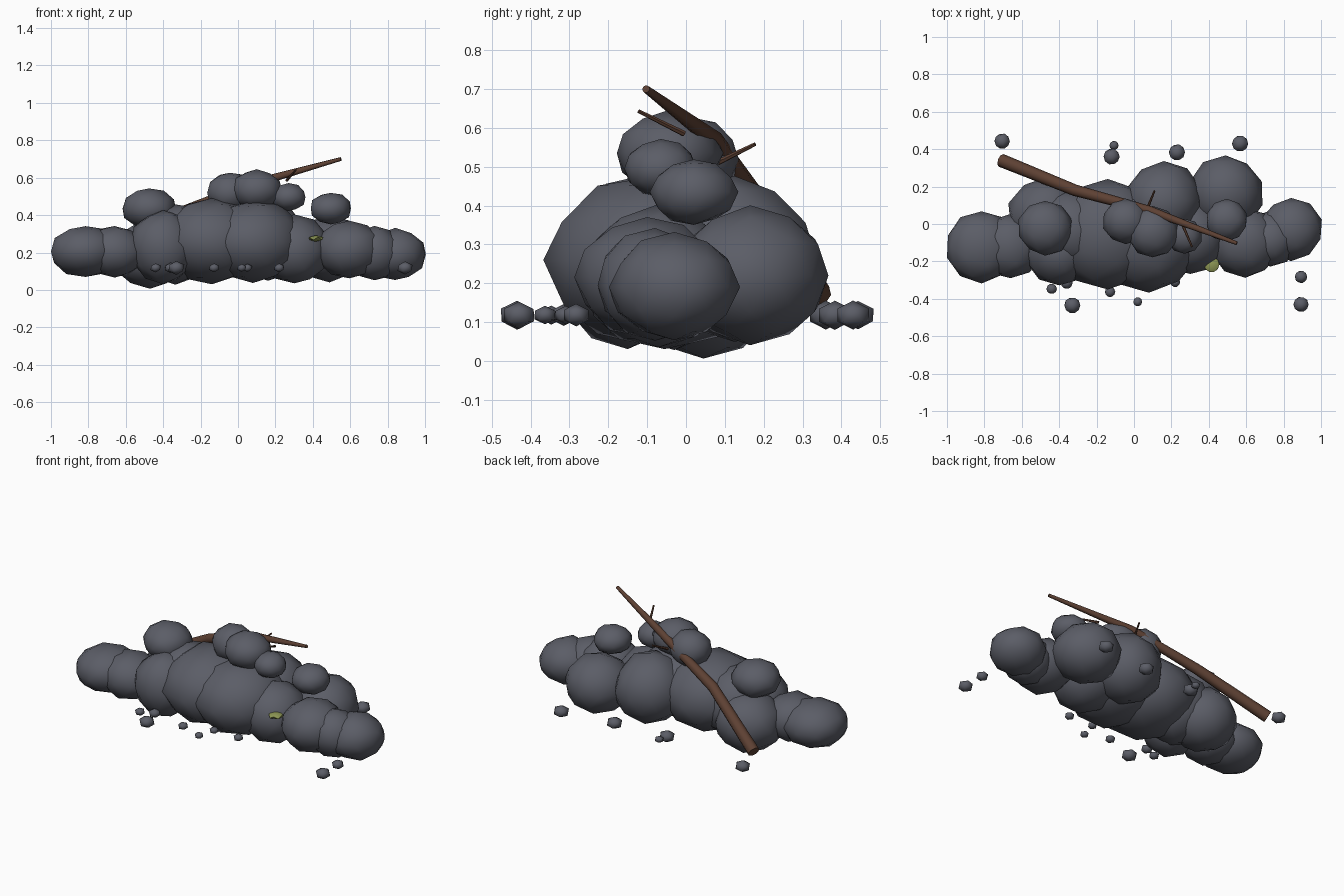
import bpy, bmesh, math, random
from mathutils import Vector

if "Cube" in bpy.data.objects:
    bpy.data.objects.remove(bpy.data.objects["Cube"])

random.seed(4)


def material(name, rgb):
    m = bpy.data.materials.new(name)
    m.diffuse_color = (*rgb, 1)
    m.use_nodes = True
    m.node_tree.nodes["Principled BSDF"].inputs["Base Color"].default_value = m.diffuse_color
    return m


STONE = material("slate grey", (0.105, 0.11, 0.135))
BARK = material("bark brown", (0.11, 0.052, 0.033))
MOSS = material("moss green", (0.27, 0.31, 0.09))


def finish(bm, name, mat, angle):
    me = bpy.data.meshes.new(name)
    bm.to_mesh(me)
    bm.free()
    me.materials.append(mat)
    ob = bpy.data.objects.new(name, me)
    bpy.context.collection.objects.link(ob)
    bpy.ops.object.select_all(action='DESELECT')
    ob.select_set(True)
    bpy.context.view_layer.objects.active = ob
    bpy.ops.object.shade_smooth_by_angle(angle=math.radians(angle))
    return ob


def rock(name, centre, radii, mat=STONE, detail=2, rough=0.035):
    """Slightly irregular flattened ball."""
    bm = bmesh.new()
    bmesh.ops.create_icosphere(bm, subdivisions=detail, radius=1)
    for v in bm.verts:
        k = 1 + random.uniform(-rough, rough)
        v.co = Vector(c + a * r * k for c, a, r in zip(centre, v.co, radii))
    return finish(bm, name, mat, 50)


def tapered_stick(name, points, radii, sides=8):
    """Tube through the points with its own radius at each."""
    bm = bmesh.new()
    pts = [Vector(p) for p in points]
    rings = []
    for i, p in enumerate(pts):
        d = (pts[min(i + 1, len(pts) - 1)] - pts[max(i - 1, 0)]).normalized()
        u = d.cross(Vector((0, 0, 1))).normalized()
        w = u.cross(d)
        rings.append([bm.verts.new(p + radii[i] * (math.cos(t) * u + math.sin(t) * w))
                      for t in (2 * math.pi * k / sides for k in range(sides))])
    for a, b in zip(rings, rings[1:]):
        for k in range(sides):
            n = (k + 1) % sides
            bm.faces.new((a[k], a[n], b[n], b[k]))
    bm.faces.new(rings[0])
    bm.faces.new(rings[-1])
    bmesh.ops.recalc_face_normals(bm, faces=bm.faces)
    return finish(bm, name, BARK, 50)


# Main mound: x, y, z, horizontal radius, vertical radius
MOUND = [
    (-0.815, -0.12, 0.205, 0.193, 0.138),
    (-0.66, -0.12, 0.205, 0.175, 0.138),
    (-0.47, 0.045, 0.19, 0.205, 0.185),
    (-0.40, -0.15, 0.23, 0.18, 0.195),
    (-0.335, -0.03, 0.25, 0.215, 0.215),
    (-0.14, -0.055, 0.26, 0.295, 0.225),
    (0.08, -0.085, 0.26, 0.28, 0.22),
    (0.16, 0.125, 0.26, 0.21, 0.21),
    (0.30, -0.07, 0.215, 0.20, 0.185),
    (0.49, 0.165, 0.22, 0.2, 0.175),
    (0.595, -0.10, 0.215, 0.185, 0.155),
    (0.73, -0.08, 0.195, 0.15, 0.145),
    (0.84, -0.03, 0.19, 0.167, 0.138),
]
for i, (x, y, z, r, h) in enumerate(MOUND):
    rock(f"mound_rock_{i + 1}", (x, y, z), (r, r, h))

# Smaller rocks lying on top
TOP = [
    (-0.475, -0.02, 0.435, 0.147, 0.11),
    (-0.045, 0.015, 0.52, 0.122, 0.11),
    (0.1, -0.045, 0.535, 0.137, 0.108),
    (0.27, -0.065, 0.495, 0.095, 0.075),
    (0.495, 0.02, 0.435, 0.113, 0.085),
]
for i, (x, y, z, r, h) in enumerate(TOP):
    rock(f"top_rock_{i + 1}", (x, y, z), (r, r, h))

# Loose pebbles around the mound: x, y, radius
PEBBLES = [
    (-0.705, 0.443, 0.046), (-0.12, 0.36, 0.048), (-0.107, 0.42, 0.027),
    (0.23, 0.383, 0.048), (0.567, 0.43, 0.048), (0.893, -0.283, 0.037),
    (0.893, -0.43, 0.045), (-0.44, -0.347, 0.031), (-0.33, -0.435, 0.048),
    (-0.128, -0.363, 0.031), (0.02, -0.416, 0.027), (0.22, -0.31, 0.03),
    (-0.36, -0.315, 0.036), (0.05, -0.31, 0.028),
]
for i, (x, y, r) in enumerate(PEBBLES):
    rock(f"pebble_{i + 1}", (x, y, 0.118), (r, r, r * 0.78), detail=1, rough=0.02)

# Moss tuft on the front
rock("moss_tuft", (0.415, -0.217, 0.275), (0.046, 0.046, 0.017), MOSS, 1, 0.02)

# Fallen branch with two twigs
tapered_stick("branch",
              [(-0.71, 0.34, 0.17), (-0.315, 0.18, 0.41),
               (0.085, 0.072, 0.57), (0.55, -0.103, 0.70)],
              [0.036, 0.031, 0.024, 0.010])
tapered_stick("twig_back", [(0.07, 0.08, 0.51), (0.11, 0.178, 0.558)], [0.008, 0.005], 6)
tapered_stick("twig_front", [(0.26, -0.005, 0.585), (0.31, -0.122, 0.643)], [0.008, 0.005], 6)
